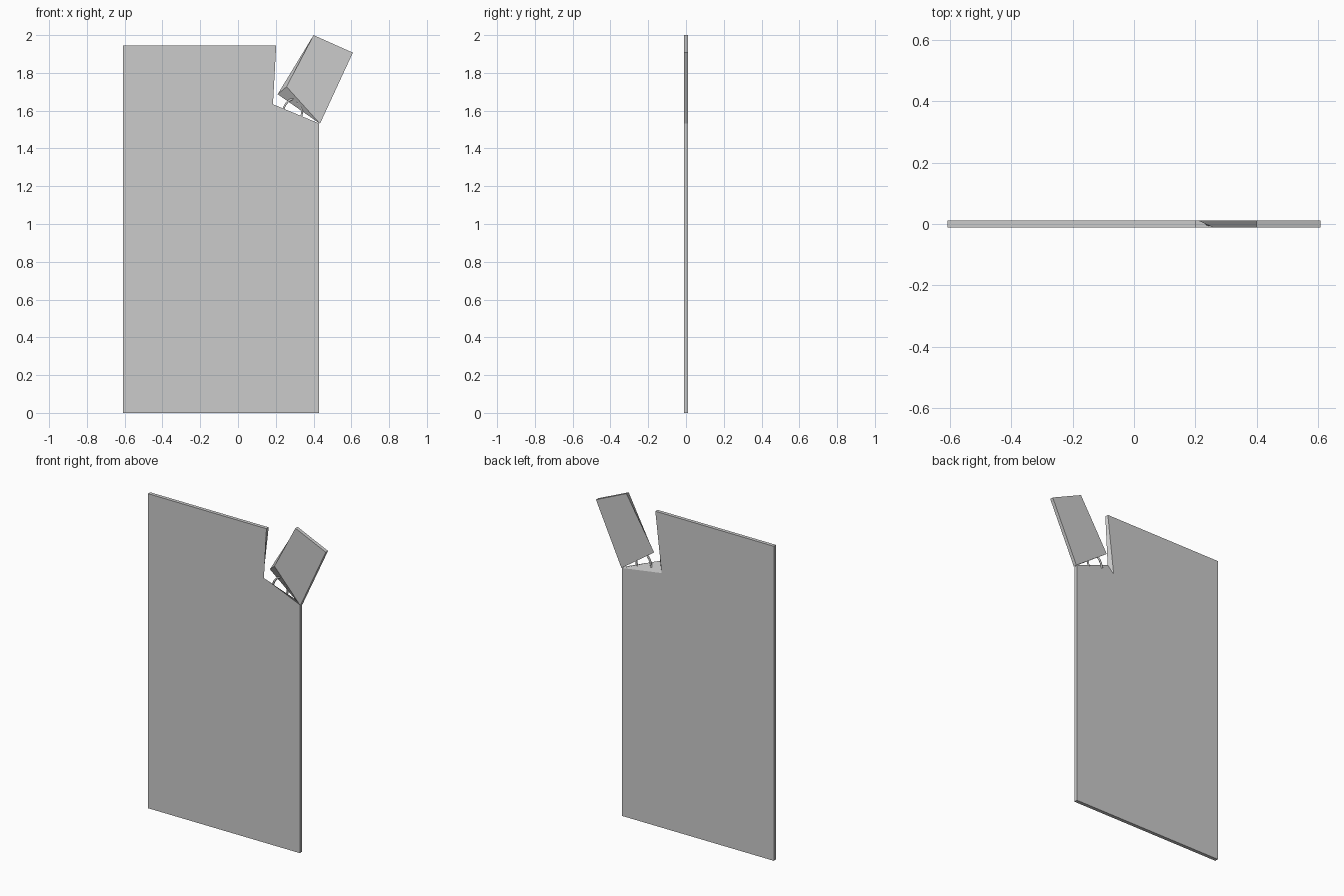
import bpy, bmesh

if "Cube" in bpy.data.objects:
    bpy.data.objects.remove(bpy.data.objects["Cube"])

Y0, Y1 = -0.011, 0.011  # front and back faces of the sheet


def slab(name, front, back):
    """Thin plate lofted between a front and a back (x, z) outline."""
    bm = bmesh.new()
    f = [bm.verts.new((x, Y0, z)) for x, z in front]
    b = [bm.verts.new((x, Y1, z)) for x, z in back]
    bm.faces.new(f)
    bm.faces.new(b[::-1])
    n = len(f)
    for i in range(n):
        j = (i + 1) % n
        bm.faces.new((f[j], f[i], b[i], b[j]))
    bmesh.ops.recalc_face_normals(bm, faces=bm.faces)
    me = bpy.data.meshes.new(name)
    bm.to_mesh(me)
    bm.free()
    ob = bpy.data.objects.new(name, me)
    bpy.context.collection.objects.link(ob)


def rod(name, points, radius=0.006):
    """Bent reinforcing rod along (x, z) points."""
    cu = bpy.data.curves.new(name, 'CURVE')
    cu.dimensions = '3D'
    cu.bevel_depth = radius
    cu.bevel_resolution = 1
    cu.resolution_u = 4
    cu.use_fill_caps = True
    sp = cu.splines.new('BEZIER')
    sp.bezier_points.add(len(points) - 1)
    for p, (x, z) in zip(sp.bezier_points, points):
        p.co = (x, 0, z)
        p.handle_left_type = p.handle_right_type = 'AUTO'
    ob = bpy.data.objects.new(name, cu)
    bpy.context.collection.objects.link(ob)


# Main panel, its broken corner cut on a slant through the thickness
base = [(-0.608, 0), (0.43, 0), (0.43, 1.532)]
top = [(0.202, 1.944), (-0.608, 1.944)]
slab("main_panel", base + [(0.185, 1.634)] + top, base + [(0.159, 1.573)] + top)

# Broken-off corner piece, tilted outward and touching at one point
rest = [(0.434, 1.531), (0.608, 1.907), (0.40, 2.0)]
slab("broken_corner", rest + [(0.257, 1.727)], rest + [(0.21, 1.687)])

# Bent rods bridging the crack
rod("rod_outer", [(0.235, 1.585), (0.25, 1.63), (0.277, 1.657), (0.315, 1.668)])
rod("rod_inner", [(0.325, 1.55), (0.339, 1.59), (0.332, 1.62), (0.31, 1.645)])
